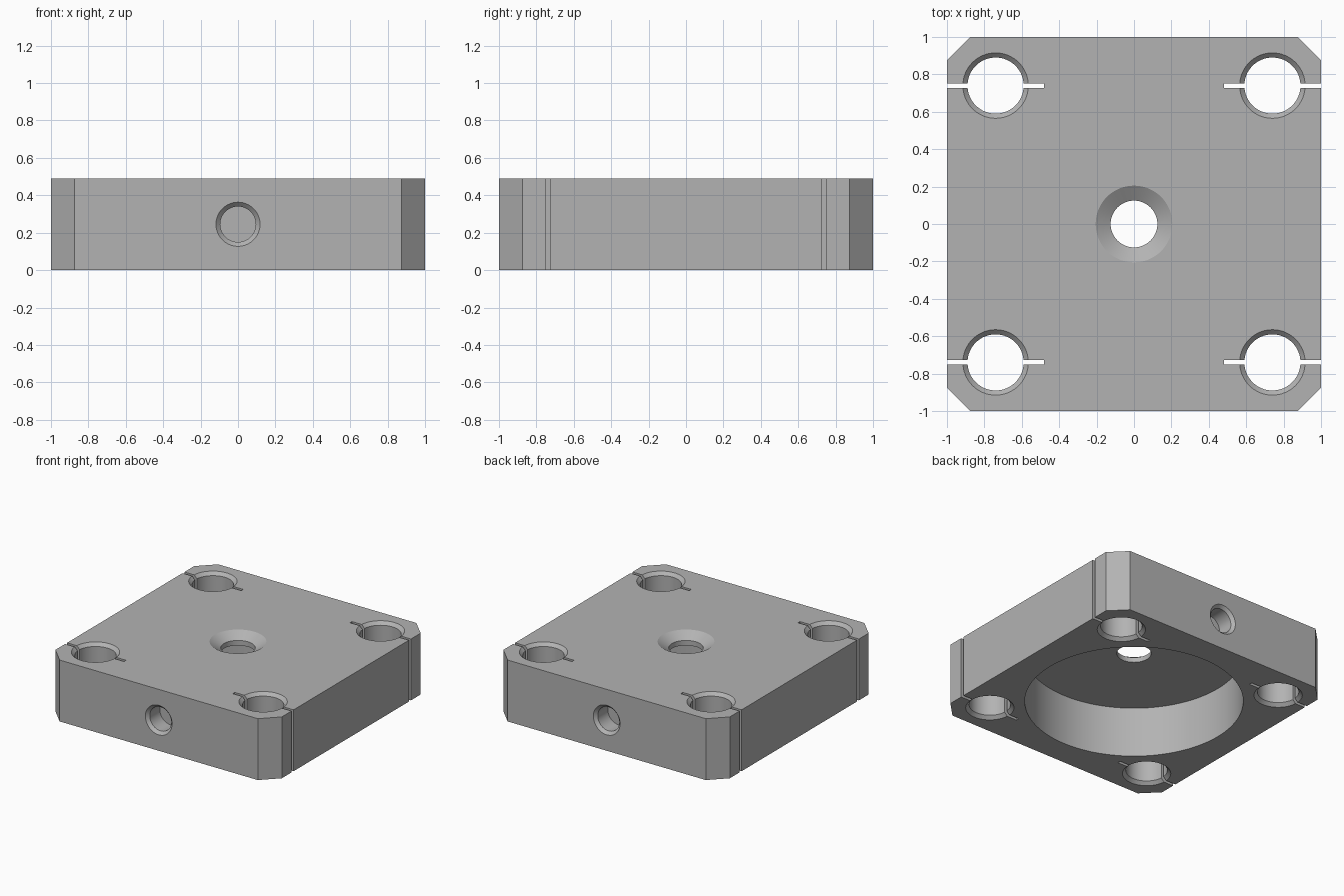
import bpy, bmesh, math
from mathutils import Matrix

cube = bpy.data.objects.get("Cube")
if cube:
    bpy.data.objects.remove(cube, do_unlink=True)

HEIGHT = 0.49
CORNER = 0.74      # hole offset from the centre on both axes
CHAMFER = 0.125

grey = bpy.data.materials.new("machined_grey")
colour = (0.45, 0.45, 0.45, 1)
grey.diffuse_color = colour
grey.use_nodes = True
grey.node_tree.nodes["Principled BSDF"].inputs["Base Color"].default_value = colour


def make_object(name, bm):
    bmesh.ops.recalc_face_normals(bm, faces=bm.faces)
    mesh = bpy.data.meshes.new(name)
    bm.to_mesh(mesh)
    bm.free()
    mesh.materials.append(grey)
    obj = bpy.data.objects.new(name, mesh)
    bpy.context.collection.objects.link(obj)
    return obj


def box(name, size, centre):
    bm = bmesh.new()
    bmesh.ops.create_cube(bm, size=1)
    bmesh.ops.scale(bm, vec=size, verts=bm.verts)
    bmesh.ops.translate(bm, vec=centre, verts=bm.verts)
    return make_object(name, bm)


def lathe(name, profile, matrix, sides=64):
    """Solid of revolution about z from (radius, height) points."""
    bm = bmesh.new()
    rings = []
    for r, z in profile:
        angles = [math.tau * i / sides for i in range(sides)]
        rings.append([bm.verts.new((r * math.cos(a), r * math.sin(a), z)) for a in angles])
    for low, high in zip(rings, rings[1:]):
        for i in range(sides):
            j = (i + 1) % sides
            bm.faces.new((low[i], low[j], high[j], high[i]))
    bm.faces.new(rings[0])
    bm.faces.new(rings[-1])
    bmesh.ops.transform(bm, matrix=matrix, verts=bm.verts)
    return make_object(name, bm)


# Square block with chamfered upright corners
bm = bmesh.new()
bmesh.ops.create_cube(bm, size=2)
upright = [e for e in bm.edges if abs(e.verts[0].co.z - e.verts[1].co.z) > 1]
bmesh.ops.bevel(bm, geom=upright, offset=CHAMFER, segments=1, affect='EDGES')
bmesh.ops.scale(bm, vec=(1, 1, HEIGHT / 2), verts=bm.verts)
bmesh.ops.translate(bm, vec=(0, 0, HEIGHT / 2), verts=bm.verts)
plate = make_object("mounting_plate", bm)

cutters = []

# Round pocket underneath
cutters.append(lathe("pocket_cutter", [(0.79, -0.1), (0.79, 0.40)], Matrix(), 128))

# Countersunk centre hole
cutters.append(lathe("centre_hole_cutter",
                     [(0.125, 0.3), (0.125, HEIGHT - 0.05), (0.205, HEIGHT), (0.205, HEIGHT + 0.1)],
                     Matrix()))

# Corner holes chamfered at both ends, each with a clamping slot
corner_profile = [(0.195, -0.02), (0.15, 0.025), (0.15, HEIGHT - 0.025), (0.195, HEIGHT + 0.02)]
for sx in (-1, 1):
    for sy in (-1, 1):
        place = Matrix.Translation((sx * CORNER, sy * CORNER, 0))
        cutters.append(lathe("corner_hole_cutter", corner_profile, place))
        cutters.append(box("slot_cutter", (0.62, 0.025, 1), (sx * 0.79, sy * CORNER, HEIGHT / 2)))

# Blind holes in the front and back faces
blind_profile = [(0.138, -0.02), (0.095, 0.023), (0.095, 0.15)]
for turn in (0, math.pi):
    place = (Matrix.Translation((0, 0, HEIGHT / 2)) @ Matrix.Rotation(turn, 4, 'Z')
             @ Matrix.Translation((0, -1, 0)) @ Matrix.Rotation(-math.pi / 2, 4, 'X'))
    cutters.append(lathe("blind_hole_cutter", blind_profile, place))

# Cut everything out of the block
bpy.ops.object.select_all(action='DESELECT')
plate.select_set(True)
bpy.context.view_layer.objects.active = plate
for cutter in cutters:
    cutter.hide_render = True
    mod = plate.modifiers.new("cut", 'BOOLEAN')
    mod.operation = 'DIFFERENCE'
    mod.solver = 'EXACT'
    mod.object = cutter
    bpy.ops.object.modifier_apply(modifier=mod.name)
    bpy.data.objects.remove(cutter, do_unlink=True)

bpy.ops.object.shade_smooth_by_angle(angle=math.radians(30))
